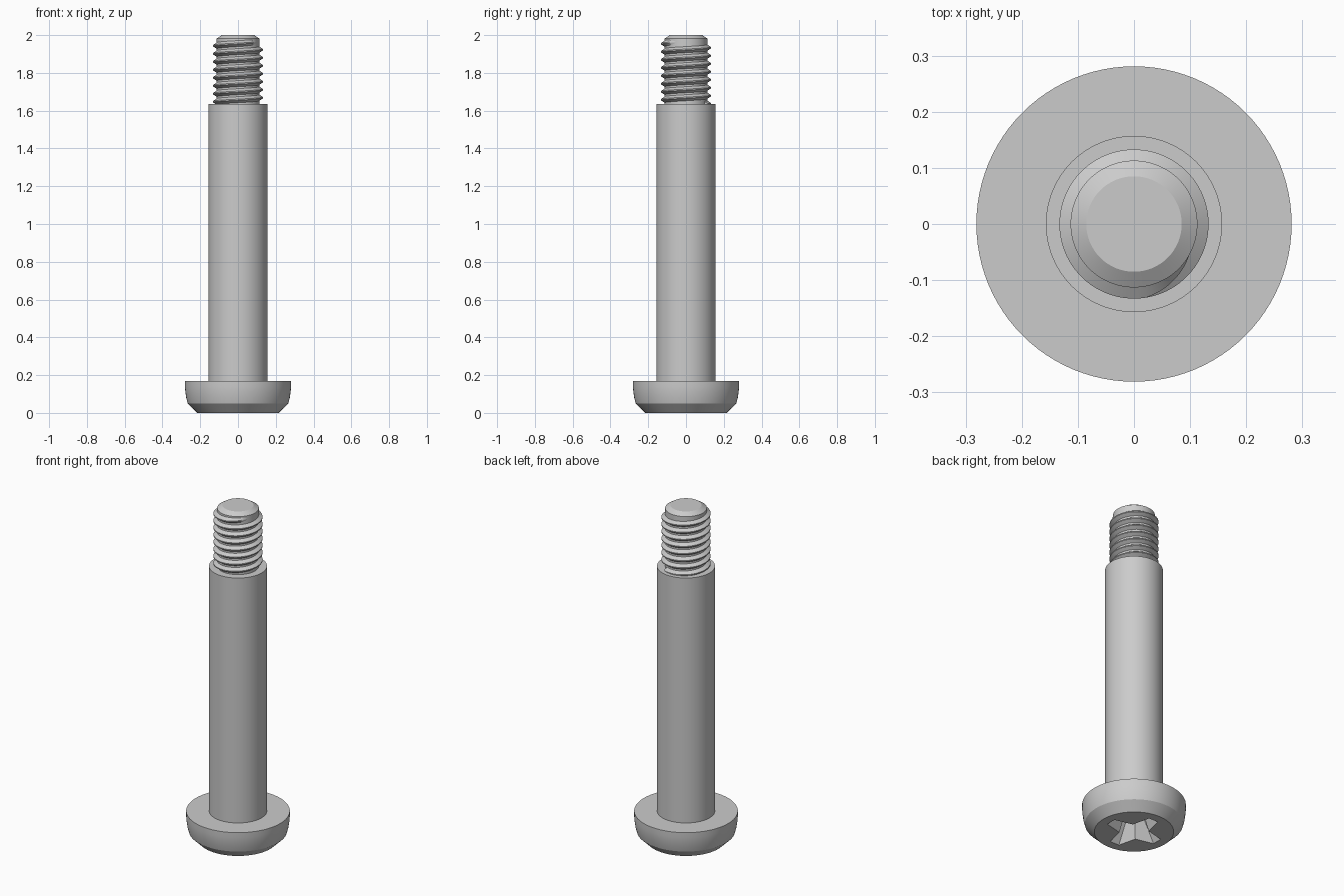
import bpy, bmesh, math

if "Cube" in bpy.data.objects:
    bpy.data.objects.remove(bpy.data.objects["Cube"], do_unlink=True)

steel = bpy.data.materials.new("steel grey")
steel.use_nodes = True
COL = (0.6, 0.6, 0.6, 1)
steel.diffuse_color = COL
steel.node_tree.nodes["Principled BSDF"].inputs["Base Color"].default_value = COL


def finish(bm, name, angle=30):
    bmesh.ops.recalc_face_normals(bm, faces=bm.faces)
    mesh = bpy.data.meshes.new(name)
    bm.to_mesh(mesh)
    bm.free()
    mesh.materials.append(steel)
    ob = bpy.data.objects.new(name, mesh)
    bpy.context.collection.objects.link(ob)
    smooth(ob, angle)
    return ob


def smooth(ob, angle=30):
    bpy.ops.object.select_all(action="DESELECT")
    ob.select_set(True)
    bpy.context.view_layer.objects.active = ob
    bpy.ops.object.shade_smooth_by_angle(angle=math.radians(angle))


def skin(bm, rings, closed=False):
    # Bridge equal rings of points with quads and cap the two ends
    vs = [[bm.verts.new(p) for p in ring] for ring in rings]
    n = len(vs[0])
    for a, b in zip(vs, vs[1:]):
        for i in range(n):
            j = (i + 1) % n
            bm.faces.new((a[i], a[j], b[j], b[i]))
    bm.faces.new(vs[0])
    bm.faces.new(vs[-1])


def lathe(name, profile, n=96):
    bm = bmesh.new()
    skin(bm, [[(r * math.cos(2 * math.pi * i / n), r * math.sin(2 * math.pi * i / n), z)
               for i in range(n)] for r, z in profile])
    return finish(bm, name)


# Head, shank and threaded core with chamfered tip
head = lathe("head", [(0.215, 0), (0.266, 0.05), (0.274, 0.08),
                      (0.279, 0.115), (0.281, 0.14), (0.281, 0.17)])
lathe("shank", [(0.157, 0.165), (0.157, 1.635)])
lathe("thread_core", [(0.113, 1.63), (0.113, 1.982), (0.085, 2.0)])

# Cross-shaped drive recess, tapering inward
def cross(reach, w, inner, z):
    pts = []
    for k in range(4):
        c, s = math.cos(k * math.pi / 2), math.sin(k * math.pi / 2)
        for x, y in ((reach, -w), (reach, w), (inner, inner)):
            pts.append((x * c - y * s, x * s + y * c, z))
    return pts


bm = bmesh.new()
skin(bm, [cross(0.17, 0.031, 0.058, -0.01), cross(0.085, 0.02, 0.034, 0.125)])
cutter = finish(bm, "recess_cutter")
cutter.hide_render = True
mod = head.modifiers.new("recess", "BOOLEAN")
mod.operation = "DIFFERENCE"
mod.solver = "EXACT"
mod.object = cutter
bpy.context.view_layer.objects.active = head
bpy.ops.object.modifier_apply(modifier=mod.name)
bpy.data.objects.remove(cutter, do_unlink=True)
smooth(head)

# Right-handed helical thread with a faded end
PITCH, TOP, END = 0.0424, 1.962, math.radians(-30)
STEPS = 64
count = int(7.75 * STEPS)
rings = []
for i in range(count + 1):
    back = count - i
    a = END - 2 * math.pi * back / STEPS
    z = TOP - PITCH * back / STEPS
    f = min(1, 0.1 + back / 10)
    crest = 0.111 + 0.022 * f
    rings.append([(r * math.cos(a), r * math.sin(a), z + dz) for r, dz in
                  ((0.108, -0.0195), (crest, -0.003), (crest, 0.003), (0.108, 0.0195))])
bm = bmesh.new()
skin(bm, rings)
finish(bm, "thread")
